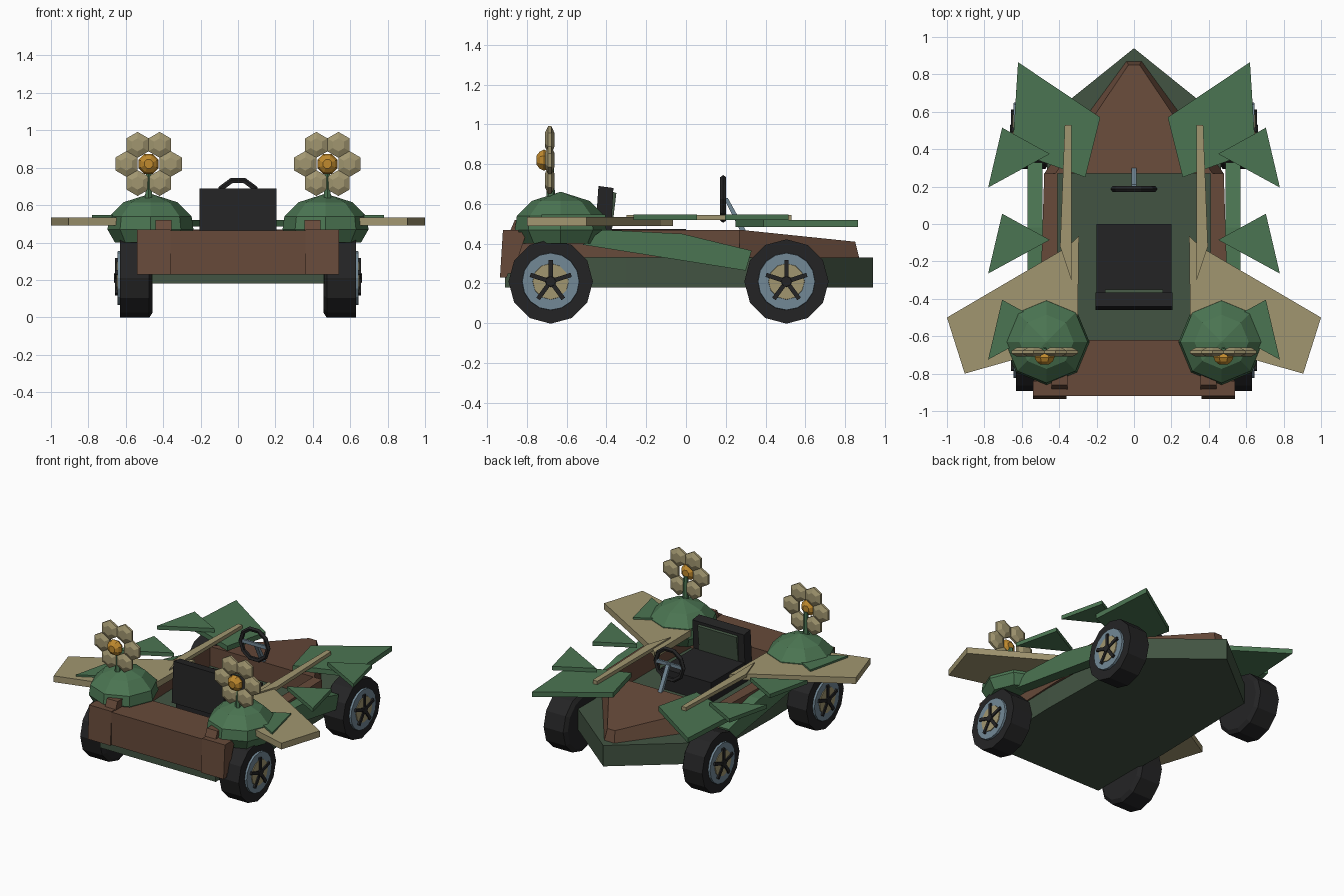
import bpy, bmesh, math
from mathutils import Vector, Matrix

if "Cube" in bpy.data.objects:
    bpy.data.objects.remove(bpy.data.objects["Cube"])


def material(name, r, g, b):
    m = bpy.data.materials.new(name)
    lin = [((c / 255 + 0.055) / 1.055) ** 2.4 for c in (r, g, b)]
    m.diffuse_color = (*lin, 1)
    m.use_nodes = True
    m.node_tree.nodes["Principled BSDF"].inputs["Base Color"].default_value = m.diffuse_color
    return m


DARK_GREEN = material("dark green", 66, 84, 66)
GREEN = material("leaf green", 75, 117, 82)
BROWN = material("bark brown", 103, 74, 58)
TAN = material("straw tan", 161, 150, 112)
BLACK = material("black", 36, 36, 37)
STEEL = material("blue grey", 114, 136, 150)
ORANGE = material("amber", 192, 138, 46)


def finish(name, bm, mat):
    bmesh.ops.recalc_face_normals(bm, faces=bm.faces[:])
    mesh = bpy.data.meshes.new(name)
    bm.to_mesh(mesh)
    bm.free()
    ob = bpy.data.objects.new(name, mesh)
    mesh.materials.append(mat)
    bpy.context.collection.objects.link(ob)
    return ob


def loft(name, rings, mat):
    """Skin between equal-length closed loops and cap both ends."""
    bm = bmesh.new()
    loops = [[bm.verts.new(p) for p in ring] for ring in rings]
    n = len(loops[0])
    for a, b in zip(loops, loops[1:]):
        for i in range(n):
            j = (i + 1) % n
            bm.faces.new((a[i], a[j], b[j], b[i]))
    bm.faces.new(loops[0])
    bm.faces.new(loops[-1])
    return finish(name, bm, mat)


def plan(name, pts, z0, z1, mat, s=1):
    """Outline in x/y extruded upward; s = -1 mirrors it."""
    return loft(name, [[(s * x, y, z) for x, y in pts] for z in (z0, z1)], mat)


def side(name, pts, x0, x1, mat, s=1):
    """Outline in y/z extruded along x."""
    return loft(name, [[(s * x, y, z) for y, z in pts] for x in (x0, x1)], mat)


def box(name, x0, x1, y0, y1, z0, z1, mat, s=1):
    return plan(name, [(x0, y0), (x1, y0), (x1, y1), (x0, y1)], z0, z1, mat, s)


def lathe(name, prof, center, axis, sides, mat, turn=0.0):
    """Rings of (offset, radius) around an axis; turn is in sides."""
    c = Vector(center)
    ax = Vector(axis)
    u = Vector((0, 1, 0)) if abs(ax.y) < 0.5 else Vector((0, 0, 1))
    v = ax.cross(u)
    rings = []
    for off, r in prof:
        ang = [(k + turn) * math.tau / sides for k in range(sides)]
        rings.append([c + ax * off + (u * math.cos(t) + v * math.sin(t)) * r for t in ang])
    return loft(name, rings, mat)


# Chassis plate with pointed nose
plan("chassis", [(-.46, -.91), (.46, -.91), (.48, -.3), (.46, .57), (0, .94),
                 (-.46, .57), (-.48, -.3)], .18, .33, DARK_GREEN)

# Tapered hood
loft("hood", [
    [(-.48, .27, .33), (.48, .27, .33), (.42, .27, .47), (-.42, .27, .47)],
    [(-.04, .87, .33), (.04, .87, .33), (.03, .85, .41), (-.03, .85, .41)]], BROWN)

# Rear deck and sloping tail panel
side("rear_deck", [(-.62, .33), (-.62, .465), (-.92, .465), (-.92, .23), (-.88, .23), (-.86, .33)],
     -.45, .45, BROWN)

# Seat
box("seat_cushion", -.2, .2, -.42, 0, .33, .475, BLACK)
side("seat_back", [(-.46, .4), (-.38, .4), (-.365, .68), (-.44, .69)], -.205, .205, BLACK)
side("seat_pad", [(-.38, .47), (-.372, .47), (-.35, .655), (-.366, .66)], -.155, .155, DARK_GREEN)

# Steering wheel and column
bpy.ops.mesh.primitive_torus_add(major_segments=10, minor_segments=5, major_radius=.11,
                                 minor_radius=.016, location=(0, .187, .625),
                                 rotation=(math.pi / 2, 0, 0))
wheel = bpy.context.object
wheel.name = "steering_wheel"
wheel.data.materials.append(BLACK)
box("steering_spoke", -.1, .1, .182, .197, .615, .64, STEEL)
loft("steering_column", [
    [(x, .30 + d, .45) for x, d in ((-.014, -.02), (.014, -.02), (.014, .01), (-.014, .01))],
    [(x, .20 + d, .63) for x, d in ((-.014, -.01), (.014, -.01), (.014, .01), (-.014, .01))]], STEEL)

for s, tag in ((1, "right"), (-1, "left")):
    # Cockpit wall and slanted side panel
    plan("cockpit_wall_" + tag, [(.41, .27), (.48, .27), (.495, -.2), (.47, -.86), (.39, -.86),
                                 (.41, -.2)], .33, .47, BROWN, s)
    side("side_panel_" + tag, [(-.52, .395), (.3, .265), (.33, .365), (-.02, .45), (-.42, .47)],
         .49, .57, GREEN, s)

    # Tail corner blade and its cap
    side("tail_blade_" + tag, [(-.935, .23), (-.90, .23), (-.84, .47), (-.92, .47)],
         .36, .54, BROWN, s)
    side("tail_side_" + tag, [(-.92, .25), (-.87, .25), (-.80, .46), (-.915, .46)],
         .44, .535, BROWN, s)
    side("tail_cap_" + tag, [(-.89, .45), (-.82, .45), (-.80, .52), (-.86, .52)],
         .355, .44, BROWN, s)

    # Wing and long rail
    plan("wing_" + tag, [(1, -.5), (.905, -.8), (.34, -.64), (.30, -.48), (.295, -.065),
                         (.36, -.125)], .49, .535, TAN, s)
    plan("rail_" + tag, [(.335, .53), (.37, .53), (.395, -.12), (.335, -.3)], .52, .545, TAN, s)

    # Leaves
    plan("big_leaf_" + tag, [(.62, .865), (.18, .57), (.26, .25), (.65, .39)], .485, .52, GREEN, s)
    for i in range(3):
        y = -.46 * i
        plan("small_leaf_%s_%d" % (tag, i + 1),
             [(.705, .515 + y), (.78, .195 + y), (.45, .375 + y)], .52, .548, GREEN, s)

    # Rear dome
    lathe("dome_" + tag, [(.40, .19), (.47, .23), (.54, .22), (.615, .145), (.66, .004)],
          (s * .468, -.63, 0), (0, 0, 1), 8, GREEN)

    # Flower: stem, petals and heart
    cx, cy, cz = s * .478, -.685, .82
    lathe("stem_" + tag, [(.62, .022), (.80, .016)], (cx, cy + .005, 0), (0, 0, 1), 6, GREEN)
    for k in range(6):
        t = k * math.pi / 3
        lathe("petal_%s_%d" % (tag, k + 1),
              [(-.024, .035), (-.008, .069), (.008, .069), (.024, .035)],
              (cx + .118 * math.cos(t), cy, cz + .118 * math.sin(t)), (0, 1, 0), 6, TAN)
    lathe("flower_heart_" + tag, [(-.066, .025), (-.05, .047), (-.028, .058), (-.008, .047), (.008, .025)],
          (cx, cy, cz), (0, 1, 0), 8, ORANGE, .5)

    # Wheels: tyre, rim, hub disc, five spokes
    for y, end in ((-.68, "rear"), (.505, "front")):
        part = "_%s_%s" % (end, tag)
        c, ax = (0, y, .21), (s, 0, 0)
        lathe("tyre" + part, [(.457, .185), (.475, .212), (.63, .212)], c, ax, 12, BLACK)
        lathe("rim" + part, [(.62, .145), (.645, .143)], c, ax, 16, STEEL)
        lathe("hub_disc" + part, [(.64, .092), (.65, .09)], c, ax, 12, TAN)
        lathe("hub_cap" + part, [(.64, .03), (.662, .025)], c, ax, 8, BLACK)
        for k in range(5):
            ob = box("spoke%s_%d" % (part, k + 1), .64, .658, -.011, .011, 0, .108, BLACK, s)
            ob.data.transform(Matrix.Translation(c) @ Matrix.Rotation(k * math.tau / 5, 4, 'X'))
